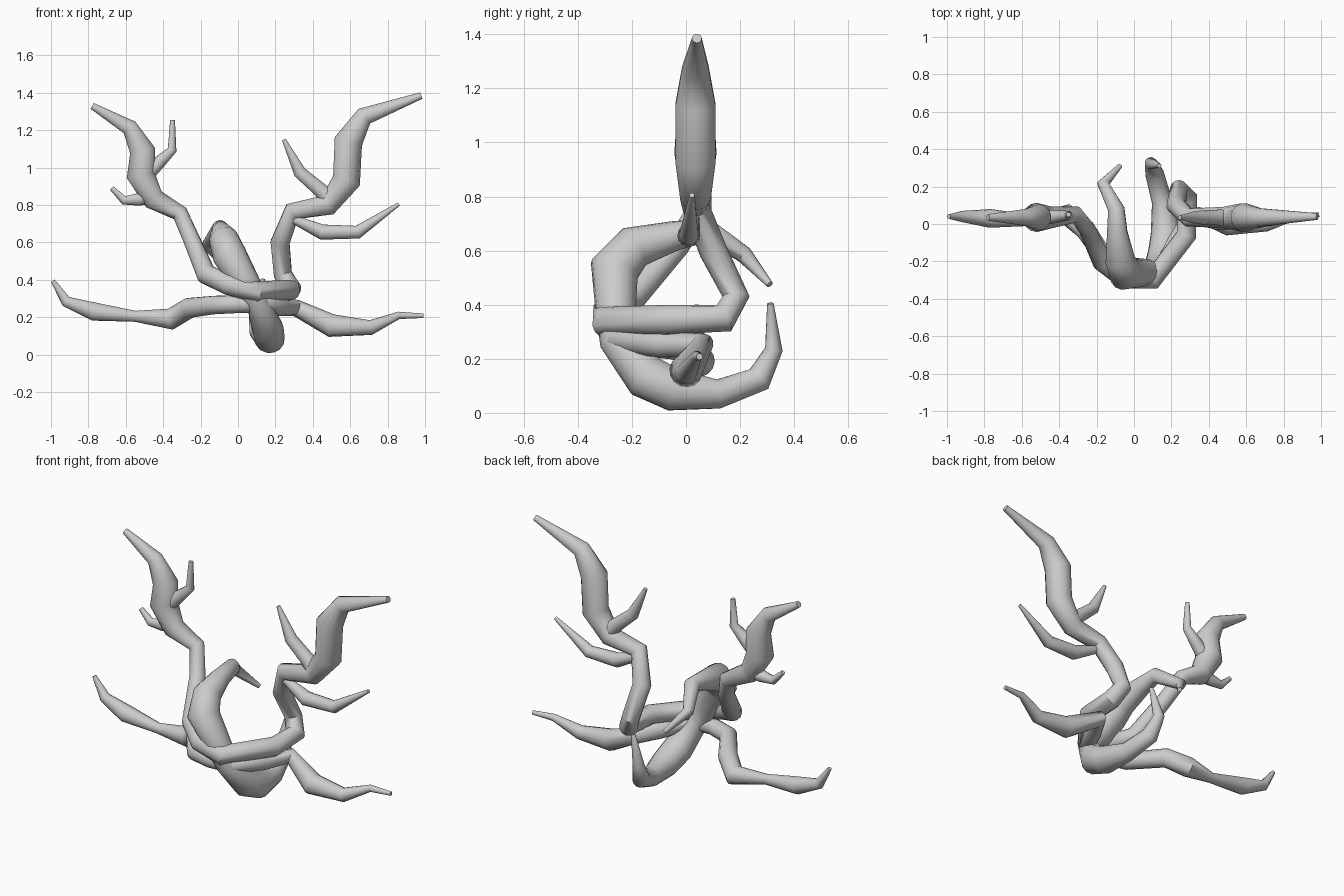
import bpy


def tube(name, pts):
    """Tapered round branch through points (x, y, z, radius)."""
    cu = bpy.data.curves.new(name, 'CURVE')
    cu.dimensions = '3D'
    cu.bevel_depth = 1.0
    cu.bevel_resolution = 5
    cu.use_fill_caps = True
    sp = cu.splines.new('POLY')
    sp.points.add(len(pts) - 1)
    for p, (x, y, z, r) in zip(sp.points, pts):
        p.co = (x, y, z, 1)
        p.radius = r
    ob = bpy.data.objects.new(name, cu)
    bpy.context.collection.objects.link(ob)
    bpy.ops.object.select_all(action='DESELECT')
    ob.select_set(True)
    bpy.context.view_layer.objects.active = ob
    bpy.ops.object.convert(target='MESH')
    bpy.ops.object.shade_smooth_by_angle(angle=0.9)


# long upper branch: left antler, loop round the front, right antler
tube("upper_branch", [
    (-.78, .035, 1.33, .018), (-.58, .035, 1.215, .045), (-.51, .035, 1.09, .07),
    (-.52, .035, .96, .078), (-.45, .035, .83, .06), (-.31, .05, .755, .045),
    (-.25, -.03, .62, .045), (-.17, -.2, .43, .055), (-.05, -.29, .375, .057),
    (.1, -.295, .335, .057), (.28, -.06, .345, .055), (.285, .14, .35, .055),
    (.24, .185, .43, .05), (.225, .1, .6, .052), (.29, .035, .765, .05),
    (.48, .035, .80, .058), (.58, .035, .93, .076), (.59, .035, 1.14, .076),
    (.675, .035, 1.275, .05), (.98, .04, 1.385, .018)])

# long lower branch bowing forward in the middle
tube("lower_branch", [
    (-.99, .04, .395, .012), (-.92, .04, .285, .03), (-.77, .03, .23, .05),
    (-.55, .02, .205, .03), (-.36, .05, .19, .058), (-.26, -.03, .25, .055),
    (-.13, -.22, .265, .05), (0, -.26, .27, .048), (.14, -.25, .27, .048),
    (.23, -.09, .255, .05), (.31, .06, .25, .045), (.5, .0, .155, .062),
    (.71, .0, .145, .04), (.86, .04, .21, .02), (.99, .05, .208, .012)])

# thick C-shaped central branch
tube("central_branch", [
    (-.075, .31, .475, .013), (-.165, .215, .585, .032), (-.095, .08, .675, .045),
    (-.09, -.04, .655, .055), (-.075, -.19, .615, .08), (-.045, -.265, .53, .092),
    (.045, -.26, .38, .075), (.11, -.255, .265, .065), (.16, -.15, .135, .085),
    (.17, -.045, .085, .08), (.15, .12, .07, .055), (.11, .27, .125, .05),
    (.09, .325, .235, .033), (.135, .312, .405, .012)])

# side twigs
tube("right_low_twig", [(.27, .03, .735, .02), (.45, .01, .655, .042),
                        (.64, .01, .655, .036), (.86, .022, .805, .01)])
tube("right_high_twig", [(.5, .035, .82, .05), (.435, .035, .885, .04),
                         (.33, .035, .975, .035), (.245, .035, 1.15, .011)])
tube("left_high_twig", [(-.48, .035, .97, .04), (-.42, .04, 1.03, .035),
                        (-.352, .045, 1.095, .025), (-.35, .05, 1.255, .013)])
tube("left_low_twig", [(-.46, .035, .85, .04), (-.53, .035, .83, .035),
                       (-.61, .035, .825, .024), (-.675, .035, .89, .013)])
